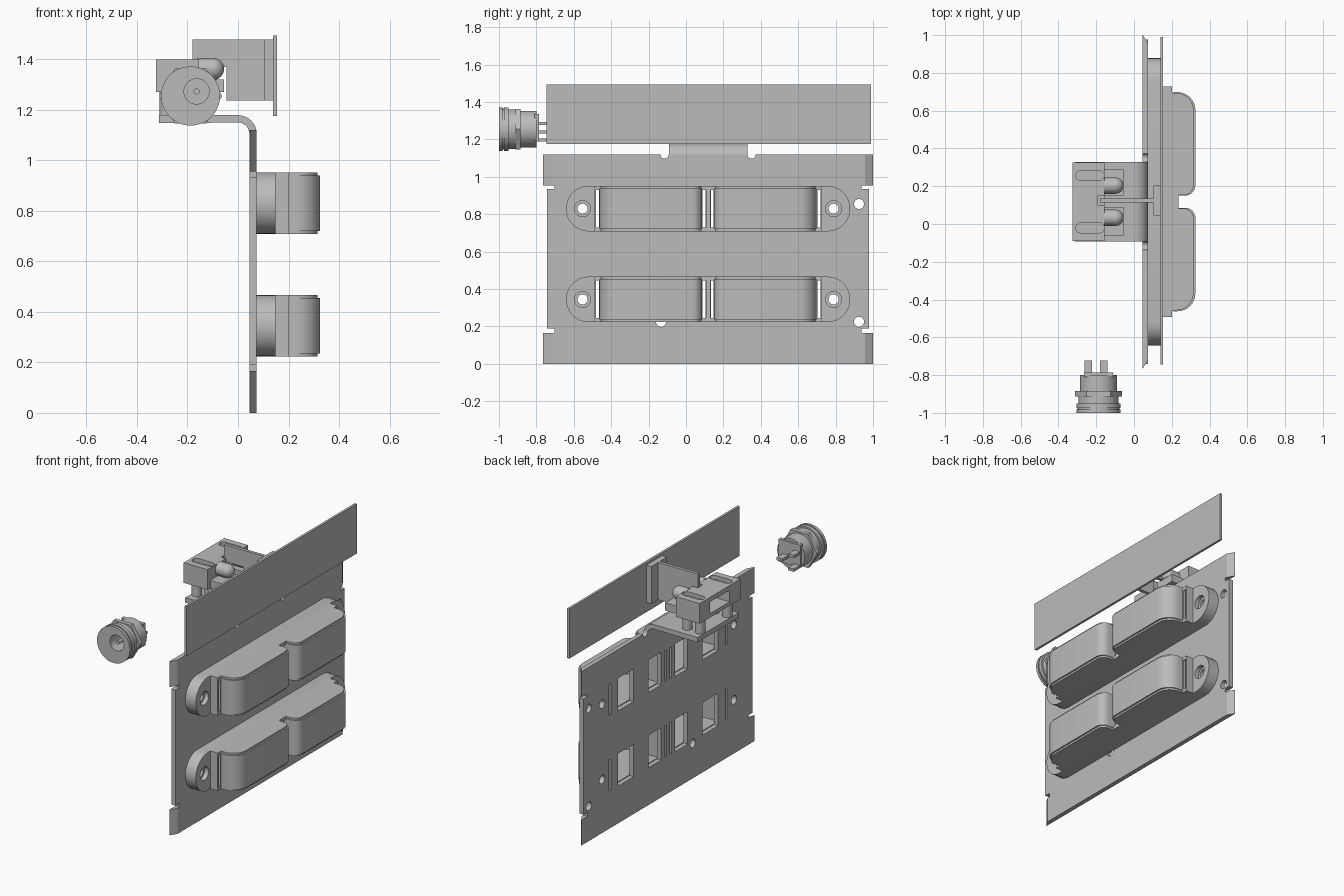
import bpy, bmesh
from math import sin, cos, pi
from mathutils import Matrix, Vector

cube = bpy.data.objects.get("Cube")
if cube:
    bpy.data.objects.remove(cube, do_unlink=True)

grey = bpy.data.materials.new("plain grey")
grey.use_nodes = True
grey.diffuse_color = (0.5, 0.5, 0.5, 1)
grey.node_tree.nodes["Principled BSDF"].inputs["Base Color"].default_value = (0.5, 0.5, 0.5, 1)

MID = 0.118          # symmetry line of plate, covers and bracket along y
ROWS = (0.345, 0.83)  # heights of the two covers
SIDES = (-1, 1)
parts = []


def finish(name, bm):
    bmesh.ops.recalc_face_normals(bm, faces=bm.faces)
    mesh = bpy.data.meshes.new(name)
    bm.to_mesh(mesh)
    bm.free()
    mesh.materials.append(grey)
    ob = bpy.data.objects.new(name, mesh)
    bpy.context.collection.objects.link(ob)
    parts.append(ob)
    return ob


def prism(name, pts, axis, lo, hi):
    """Extrude a 2D outline along an axis; outline uses the other two axes in order."""
    def place(a, b, t):
        return {"x": (t, a, b), "y": (a, t, b), "z": (a, b, t)}[axis]
    bm = bmesh.new()
    low = [bm.verts.new(place(a, b, lo)) for a, b in pts]
    high = [bm.verts.new(place(a, b, hi)) for a, b in pts]
    bm.faces.new(low)
    bm.faces.new(high)
    for i in range(len(pts)):
        j = (i + 1) % len(pts)
        bm.faces.new((low[i], low[j], high[j], high[i]))
    return finish(name, bm)


def box(name, x0, x1, y0, y1, z0, z1):
    return prism(name, [(x0, y0), (x1, y0), (x1, y1), (x0, y1)], "z", z0, z1)


def arc(cx, cy, r, start, end, n=8):
    return [(cx + r * cos(start + (end - start) * i / n),
             cy + r * sin(start + (end - start) * i / n)) for i in range(n + 1)]


def disc(cx, cy, r, n=32):
    return arc(cx, cy, r, 0, 2 * pi, n)[:-1]


def stadium(a0, a1, b, r):
    return arc(a1 - r, b, r, -pi / 2, pi / 2, 14) + arc(a0 + r, b, r, pi / 2, 1.5 * pi, 14)


def cut(targets, cutters):
    for ob in targets:
        for c in cutters:
            mod = ob.modifiers.new("cut", "BOOLEAN")
            mod.operation, mod.solver, mod.object = "DIFFERENCE", "EXACT", c
        graph = bpy.context.evaluated_depsgraph_get()
        mesh = bpy.data.meshes.new_from_object(ob.evaluated_get(graph))
        ob.modifiers.clear()
        ob.data = mesh
    for c in cutters:
        parts.remove(c)
        bpy.data.objects.remove(c, do_unlink=True)


def span(name, s, d0, d1, x0, x1, z0, z1):
    """Box given by distances from the symmetry line on side s."""
    a, b = sorted((MID + s * d0, MID + s * d1))
    return box(name, x0, x1, a, b, z0, z1)


# Mounting plate with corner tabs and notches
half = [(0.882, 0), (0.882, 0.165), (0.82, 0.165), (0.82, 0.19), (0.86, 0.19),
        (0.86, 0.935), (0.82, 0.935), (0.82, 0.955), (0.882, 0.955), (0.882, 1.12),
        (0.255, 1.12)] + arc(0.2325, 1.12, 0.0225, 0, -pi, 8)[1:-1] + [(0.21, 1.12)]
outline = [(MID + d, z) for d, z in half] + [(MID - d, z) for d, z in reversed(half)]
plate = prism("mounting_plate", outline, "x", 0.045, 0.074)

cutters = [prism("hole", disc(y, z, 0.027), "x", 0, 0.2)
           for y, z in ((0.925, 0.855), (0.925, 0.225), (-0.134, 0.225))]
for s in SIDES:
    for z0, z1 in ((-0.1, 0.165), (0.955, 1.2)):
        bevel = [(0.046, MID + s * 0.884), (0.076, MID + s * 0.835), (0.076, MID + s * 0.9)]
        cutters.append(prism("bevel", bevel, "z", z0, z1))
    for z in ROWS:
        cutters.append(prism("hole", disc(MID + s * 0.671, z, 0.027), "x", 0, 0.2))
        for d0, d1, h in ((0.35, 0.51, 0.105), (0.07, 0.2, 0.105),
                          (0.582, 0.6, 0.1), (0.015, 0.034, 0.1)):
            cutters.append(span("window", s, d0, d1, 0, 0.2, z - h, z + h))
cut([plate], cutters)

# Bent shelf at the top of the plate
bend = [(0.074, 1.07)] + arc(0, 1.105, 0.074, 0, pi / 2) + [(-0.312, 1.179), (-0.312, 1.147)]
bend += arc(0, 1.105, 0.045, pi / 2, 0) + [(0.045, 1.07)]
prism("bent_shelf", bend, "y", MID - 0.21, MID + 0.21)


def hump(s, d0, d1, base, top, r0, r1):
    """Rounded bulge outline in x and y on side s."""
    pts = [(d0, base)] + arc(d0 + r0, top - r0, r0, pi, pi / 2)
    pts += arc(d1 - r1, top - r1, r1, pi / 2, 0) + [(d1, base)]
    return [(x, MID + s * d) for d, x in pts]


# Hollow double-humped covers with screw lugs
for row, z in zip(("lower", "upper"), ROWS):
    lug = prism(row + "_cover_base", stadium(MID - 0.76, MID + 0.76, z, 0.122), "x", 0.074, 0.148)
    body = span(row + "_cover_body", 1, -0.61, 0.61, 0.14, 0.2, z - 0.122, z + 0.122)
    web = span(row + "_cover_bridge", 1, -0.06, 0.06, 0.19, 0.235, z - 0.122, z + 0.122)
    shells = [lug, body, web]
    cutters = []
    for s in SIDES:
        shells.append(prism(row + "_cover_rim", hump(s, 0.036, 0.575, 0.195, 0.315, 0.05, 0.09),
                            "z", z - 0.122, z + 0.122))
        shells.append(prism(row + "_cover_lid", hump(s, 0.032, 0.58, 0.21, 0.325, 0.055, 0.095),
                            "z", z - 0.11, z + 0.11))
        cutters.append(prism("cavity", hump(s, 0.06, 0.55, 0, 0.3, 0.04, 0.07),
                             "z", z - 0.1, z + 0.1))
        cutters.append(prism("hole", disc(MID + s * 0.671, z, 0.027), "x", 0, 0.4))
        cutters.append(prism("counterbore", disc(MID + s * 0.671, z, 0.043), "x", 0.12, 0.4))
        cutters.append(span("slit", s, 0.584, 0.6, 0, 0.4, z - 0.1, z + 0.1))
        cutters.append(span("slit", s, 0.012, 0.03, 0, 0.4, z - 0.1, z + 0.1))
    cut(shells, cutters)

# Long push panel with its foot and blade
box("push_panel", 0.139, 0.154, -0.745, 0.99, 1.175, 1.495)
box("panel_foot", 0.104, 0.139, 0.045, 0.205, 1.238, 1.478)
blade = [(0.11, 1.238), (0.11, 1.478), (-0.18, 1.478), (-0.18, 1.37), (-0.045, 1.37), (-0.045, 1.238)]
prism("panel_blade", blade, "y", 0.115, 0.135)

# Switch housing with oblong slots and a window through it
housing = box("switch_housing", -0.325, -0.155, MID - 0.207, MID + 0.207, 1.27, 1.40)
cutters = [box("window", -0.4, 0, 0.02, 0.22, 1.295, 1.37),
           box("blade_gap", -0.19, 0, 0.1, 0.15, 1.36, 1.5)]
for s in SIDES:
    cutters.append(prism("slot", stadium(-0.308, -0.158, MID + s * 0.138, 0.027), "z", 1.375, 1.5))
cut([housing], cutters)

tray = box("switch_tray", -0.16, -0.055, -0.06, 0.29, 1.27, 1.32)
cut([tray], [box("blade_gap", -0.2, 0, 0.09, 0.15, 1.2, 1.5)])

for s in SIDES:
    y = MID + s * 0.085
    # Domed plunger on each side of the blade
    bm = bmesh.new()
    bmesh.ops.create_uvsphere(bm, u_segments=24, v_segments=16, radius=0.043,
                              matrix=Matrix.Translation(Vector((-0.098, y, 1.362))))
    finish("plunger_dome", bm)
    prism("plunger_stem", disc(y, 1.362, 0.043, 24), "x", -0.16, -0.098)
    # Support posts under the housing
    for x in (-0.28, -0.19):
        prism("support_post", disc(x, MID + s * 0.138, 0.03, 20), "z", 1.17, 1.28)

# Round socket: stacked rings along y
JX, JZ = -0.188, 1.255
socket = []
for name, r, y0, y1, n in (("socket_bezel", 0.117, -1, -0.95, 48),
                           ("socket_neck", 0.106, -0.96, -0.91, 48),
                           ("socket_nut", 0.125, -0.912, -0.885, 6),
                           ("socket_barrel", 0.098, -0.89, -0.80, 48)):
    socket.append(prism(name, disc(JX, JZ, r, n), "y", y0, y1))
bore = prism("bore", disc(-0.164, 1.273, 0.05), "y", -1.1, -0.86)
groove = prism("groove", disc(JX, JZ, 0.2), "y", -0.982, -0.974)
core = prism("core", disc(JX, JZ, 0.11), "y", -0.99, -0.96)
cut([groove], [core])
cut(socket, [bore, groove])
prism("socket_pin", disc(-0.164, 1.273, 0.012, 16), "y", -0.99, -0.84)
box("socket_back", JX - 0.077, JX + 0.077, -0.81, -0.785, 1.19, 1.335)
for x, z in ((-0.243, 1.285), (-0.16, 1.24), (-0.243, 1.197)):
    box("solder_tag", x - 0.02, x + 0.02, -0.79, -0.722, z - 0.009, z + 0.009)

# Smooth curved walls, keep edges crisp
bpy.ops.object.select_all(action="DESELECT")
for ob in parts:
    ob.select_set(True)
bpy.context.view_layer.objects.active = parts[0]
bpy.ops.object.shade_smooth_by_angle(angle=pi / 7)
